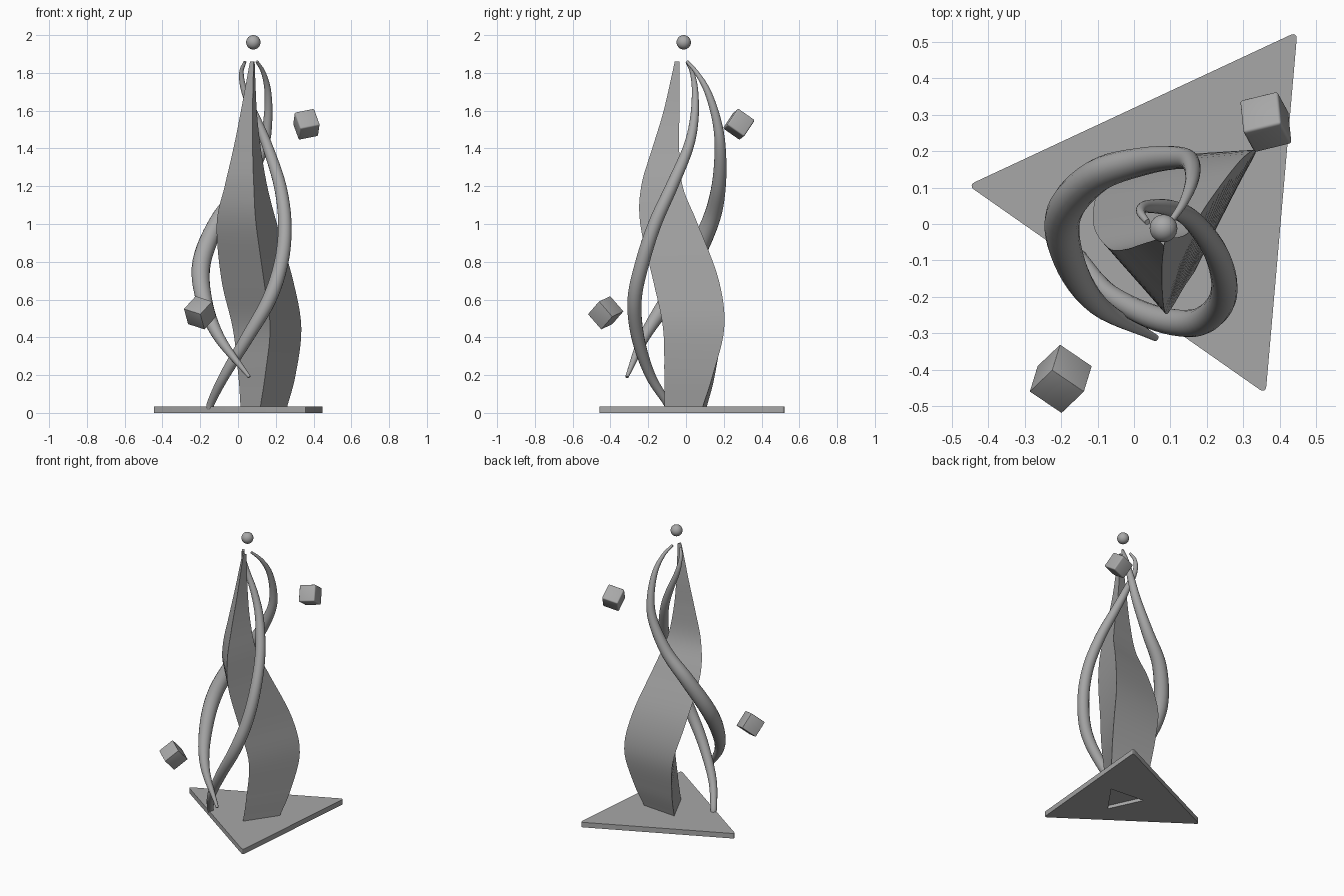
import bpy
import bmesh
import math
from mathutils import Matrix, Vector

start_cube = bpy.data.objects.get("Cube")
if start_cube:
    bpy.data.objects.remove(start_cube, do_unlink=True)

# Single matte grey used on every part
grey = bpy.data.materials.new("stone_grey")
grey.use_nodes = True
grey.diffuse_color = (0.39, 0.39, 0.39, 1)
grey.node_tree.nodes["Principled BSDF"].inputs["Base Color"].default_value = grey.diffuse_color


def finish(obj):
    """Give an object its material and smooth shading with sharp edges."""
    bpy.ops.object.select_all(action="DESELECT")
    obj.select_set(True)
    bpy.context.view_layer.objects.active = obj
    obj.data.materials.clear()
    obj.data.materials.append(grey)
    bpy.ops.object.shade_smooth_by_angle(angle=math.radians(35))
    return obj


def mesh_object(name, bm):
    bmesh.ops.recalc_face_normals(bm, faces=bm.faces)
    mesh = bpy.data.meshes.new(name)
    bm.to_mesh(mesh)
    bm.free()
    obj = bpy.data.objects.new(name, mesh)
    bpy.context.collection.objects.link(obj)
    return obj


def interpolate(stations, steps=6):
    """Smooth spline through all the stations, whatever values they hold."""
    rows = [Vector(s) for s in stations]
    rows = [2 * rows[0] - rows[1]] + rows + [2 * rows[-1] - rows[-2]]
    result = []
    for a, b, c, d in zip(rows, rows[1:], rows[2:], rows[3:]):
        for i in range(steps):
            t = i / steps
            result.append(0.5 * (2 * b + (c - a) * t
                                 + (2 * a - 5 * b + 4 * c - d) * t ** 2
                                 + (3 * b - a - 3 * c + d) * t ** 3))
    result.append(rows[-2])
    return result


def triangle(bm, x, y, z, radius, angle):
    """Ring of three corners, the first one at the given angle in degrees."""
    return [bm.verts.new((x + radius * math.cos(math.radians(angle + k * 120)),
                          y + radius * math.sin(math.radians(angle + k * 120)), z))
            for k in range(3)]


def bridge(bm, low, high):
    for k in range(3):
        n = (k + 1) % 3
        bm.faces.new((low[k], low[n], high[n], high[k]))


def prism(name, x, y, bottom, top, radius, angle, rounding=0):
    bm = bmesh.new()
    low = triangle(bm, x, y, bottom, radius, angle)
    high = triangle(bm, x, y, top, radius, angle)
    bridge(bm, low, high)
    bm.faces.new(low)
    bm.faces.new(high)
    if rounding:
        upright = [e for e in bm.edges if abs(e.verts[0].co.z - e.verts[1].co.z) > 0.01]
        bmesh.ops.bevel(bm, geom=upright, offset=rounding, segments=4,
                        profile=0.5, affect="EDGES")
    return mesh_object(name, bm)


# Triangular base with a shallow recess underneath, below the column
base = prism("base", 0.118, 0.056, 0, 0.035, 0.576, 55, rounding=0.02)
cutter = prism("base_cutter", 0.13, 0.024, -0.1, 0.023, 0.145, -95)
cutter.hide_render = True
finish(base)
recess = base.modifiers.new("recess", "BOOLEAN")
recess.object = cutter
recess.solver = "EXACT"
bpy.ops.object.modifier_apply(modifier=recess.name)
bpy.data.objects.remove(cutter, do_unlink=True)

# Swaying three-sided column: z, x, y, radius, turn
column_stations = [
    (0.027, 0.13, 0.027, 0.142, -95),
    (0.2, 0.15, 0.06, 0.175, -92),
    (0.45, 0.159, 0.088, 0.21, -87),
    (0.7, 0.114, 0.045, 0.22, -84),
    (1.0, 0.063, -0.058, 0.187, -80),
    (1.2, 0.056, -0.107, 0.133, -78),
    (1.4, 0.058, -0.095, 0.086, -77),
    (1.6, 0.064, -0.07, 0.05, -75),
    (1.86, 0.078, -0.045, 0.015, -73),
]
bm = bmesh.new()
rings = [triangle(bm, x, y, z, r, a) for z, x, y, r, a in interpolate(column_stations)]
for low, high in zip(rings, rings[1:]):
    bridge(bm, low, high)
bm.faces.new(rings[0])
bm.faces.new(rings[-1])
finish(mesh_object("twisted_column", bm))


def tendril(name, stations):
    """Round tube along a path of x, y, z, radius."""
    curve = bpy.data.curves.new(name, "CURVE")
    curve.dimensions = "3D"
    curve.bevel_depth = 1
    curve.bevel_resolution = 6
    curve.use_fill_caps = True
    path = interpolate(stations)
    spline = curve.splines.new("POLY")
    spline.points.add(len(path) - 1)
    for point, (x, y, z, r) in zip(spline.points, path):
        point.co = (x, y, z, 1)
        point.radius = r
    obj = bpy.data.objects.new(name, curve)
    bpy.context.collection.objects.link(obj)
    bpy.ops.object.select_all(action="DESELECT")
    obj.select_set(True)
    bpy.context.view_layer.objects.active = obj
    bpy.ops.object.convert(target="MESH")
    return finish(bpy.context.view_layer.objects.active)


# Two tapered tendrils winding round the column
tendril("front_tendril", [
    (-0.148, -0.088, 0.02, 0.019),
    (-0.14, -0.105, 0.06, 0.021),
    (-0.07, -0.19, 0.2, 0.027),
    (0.05, -0.255, 0.4, 0.034),
    (0.165, -0.272, 0.6, 0.038),
    (0.23, -0.23, 0.8, 0.038),
    (0.248, -0.165, 1.0, 0.036),
    (0.223, -0.075, 1.2, 0.033),
    (0.16, 0.01, 1.4, 0.028),
    (0.1, 0.043, 1.55, 0.023),
    (0.035, 0.048, 1.7, 0.017),
    (0.018, 0.033, 1.8, 0.012),
    (0.037, 0.005, 1.86, 0.008),
])
tendril("back_tendril", [
    (0.06, -0.313, 0.19, 0.009),
    (-0.1, -0.222, 0.4, 0.029),
    (-0.18, -0.095, 0.6, 0.043),
    (-0.192, 0.031, 0.8, 0.049),
    (-0.102, 0.132, 1.02, 0.046),
    (0.03, 0.173, 1.2, 0.038),
    (0.13, 0.181, 1.4, 0.03),
    (0.158, 0.162, 1.55, 0.024),
    (0.158, 0.115, 1.7, 0.018),
    (0.135, 0.057, 1.8, 0.012),
    (0.1, 0.005, 1.86, 0.008),
])

# Floating sphere above the tip
bpy.ops.mesh.primitive_uv_sphere_add(segments=32, ring_count=16, radius=0.038,
                                     location=(0.081, -0.012, 1.962))
sphere = bpy.context.object
sphere.name = "floating_sphere"
finish(sphere)


def floating_cube(name, location, first, second, rounding):
    """Tilted cube whose edges follow two roughly square directions."""
    u = Vector(first).normalized()
    w = u.cross(Vector(second)).normalized()
    turn = Matrix((u, w.cross(u), w)).transposed().to_4x4()
    bm = bmesh.new()
    bmesh.ops.create_cube(bm, size=0.109)
    bmesh.ops.bevel(bm, geom=bm.edges[:], offset=rounding, segments=3,
                    profile=0.5, affect="EDGES")
    obj = mesh_object(name, bm)
    obj.matrix_world = Matrix.Translation(location) @ turn
    return finish(obj)


# Two small floating cubes
floating_cube("upper_cube", (0.362, 0.28, 1.528), (35, 8.5, 7), (5, -32, 23), 0.008)
floating_cube("lower_cube", (-0.201, -0.425, 0.53), (31, -21, -10), (-6, -26, 28), 0.001)
